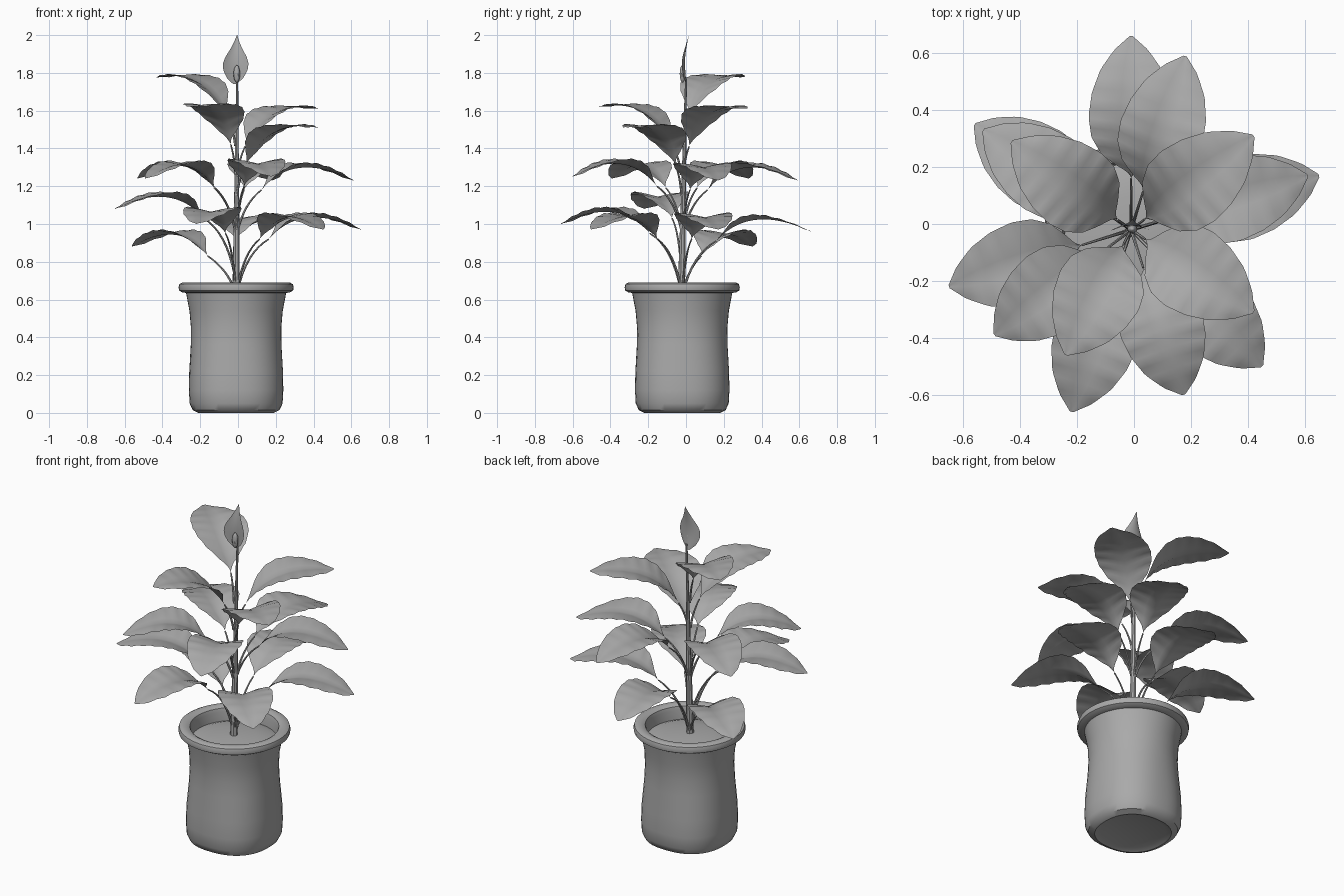
import bpy, bmesh, math
from mathutils import Vector

cube = bpy.data.objects.get("Cube")
if cube:
    bpy.data.objects.remove(cube, do_unlink=True)

grey = bpy.data.materials.new("plain grey")
grey.use_nodes = True
GREY = (0.4, 0.4, 0.4, 1)
grey.diffuse_color = GREY
grey.node_tree.nodes["Principled BSDF"].inputs["Base Color"].default_value = GREY

AXIS = Vector((-0.01, -0.02, 0))


def finish(bm, name, angle=40):
    mesh = bpy.data.meshes.new(name)
    bm.to_mesh(mesh)
    bm.free()
    obj = bpy.data.objects.new(name, mesh)
    bpy.context.collection.objects.link(obj)
    mesh.materials.append(grey)
    bpy.ops.object.select_all(action='DESELECT')
    obj.select_set(True)
    bpy.context.view_layer.objects.active = obj
    bpy.ops.object.shade_smooth_by_angle(angle=math.radians(angle))
    return obj


def skin(bm, rows, closed=False):
    """Bridge consecutive rows of vertices with quads."""
    for a, b in zip(rows, rows[1:]):
        n = len(a)
        for i in range(n if closed else n - 1):
            j = (i + 1) % n
            bm.faces.new((a[i], a[j], b[j], b[i]))


def loft(name, profile, sides=48, caps=(True, True)):
    """Rings of (radius, height, squareness) around the plant axis."""
    bm = bmesh.new()
    rings = []
    for r, z, n in profile:
        ring = []
        for k in range(sides):
            a = math.tau * k / sides
            c, s = math.cos(a), math.sin(a)
            f = r / (abs(c) ** n + abs(s) ** n) ** (1 / n)
            ring.append(bm.verts.new(AXIS + Vector((f * c, f * s, z))))
        rings.append(ring)
    skin(bm, rings, True)
    if caps[0]:
        bm.faces.new(rings[0][::-1])
    if caps[1]:
        bm.faces.new(rings[-1])
    return finish(bm, name)


def bezier(a, b, c, t):
    return a * (1 - t) ** 2 + b * 2 * t * (1 - t) + c * t * t


def tube(name, points, radii, sides=8):
    bm = bmesh.new()
    rings = []
    for i, p in enumerate(points):
        d = (points[min(i + 1, len(points) - 1)] - points[max(i - 1, 0)]).normalized()
        u = d.cross(Vector((0.3, 1, 0))).normalized()
        v = d.cross(u)
        rings.append([bm.verts.new(p + radii[i] * (u * math.cos(a) + v * math.sin(a)))
                      for a in (math.tau * k / sides for k in range(sides))])
    skin(bm, rings, True)
    bm.faces.new(rings[0][::-1])
    bm.faces.new(rings[-1])
    return finish(bm, name)


def lerp_table(table, t):
    for (t0, v0), (t1, v1) in zip(table, table[1:]):
        if t <= t1:
            return v0 + (v1 - v0) * (t - t0) / (t1 - t0)
    return table[-1][1]


# Pot: softly squared body flowing into a round rolled rim
loft("pot", [(0.17, 0.012, 2.2), (0.2, 0, 2.3), (0.23, 0.015, 2.4), (0.246, 0.05, 2.4),
             (0.25, 0.12, 2.4), (0.248, 0.22, 2.35), (0.24, 0.36, 2.2), (0.239, 0.45, 2.1),
             (0.247, 0.54, 2), (0.265, 0.635, 2), (0.285, 0.638, 2), (0.302, 0.648, 2),
             (0.305, 0.665, 2), (0.3, 0.682, 2), (0.285, 0.69, 2), (0.26, 0.69, 2),
             (0.242, 0.68, 2), (0.236, 0.66, 2), (0.232, 0.58, 2)], caps=(True, False))

# Soil: shallow mound
loft("soil", [(0.235, 0.605, 2), (0.2, 0.618, 2), (0.12, 0.628, 2), (0.03, 0.632, 2)],
     caps=(False, True))

# Stem and flower stalk
stem_pts = [Vector((-0.01 + 0.006 * t, -0.025 + 0.025 * t, 0.61 + 1.16 * t))
            for t in (i / 12 for i in range(13))]
tube("stem", stem_pts, [0.021 - 0.016 * i / 12 for i in range(13)])

WIDTH = [(0, 0.03), (0.08, 0.36), (0.18, 0.7), (0.32, 0.93), (0.48, 1), (0.65, 0.92),
         (0.8, 0.72), (0.92, 0.4), (1, 0.04)]


def leaf(name, tip, blade_r, blade_z, root_z, ctrl_r, ctrl_z, half=0.15):
    """Arched blade with a folded midrib and ribbed veins, on a thin leafstalk."""
    tip = Vector(tip)
    out = Vector((tip.x, tip.y, 0)) - AXIS
    reach = out.length
    out.normalize()
    side = Vector((-out.y, out.x, 0))
    at = lambda r, z: AXIS + out * r + Vector((0, 0, z))
    base, ctrl = at(blade_r, blade_z), at(ctrl_r, ctrl_z)
    end = at(reach, tip.z)
    stalk = [bezier(at(0.005, root_z), at(blade_r * 0.3, blade_z - 0.07), base, i / 8)
             for i in range(9)]
    tube(name + "_stalk", stalk, [0.007 - 0.003 * i / 8 for i in range(9)], 6)
    bm = bmesh.new()
    rows = []
    steps, across = 28, 8
    for i in range(steps + 1):
        t = i / steps
        w = half * lerp_table(WIDTH, t)
        row = []
        for k in range(across + 1):
            s = 2 * k / across - 1
            # veins sweep toward the tip, so edges are pulled forward
            tt = min(1, t + 0.05 * abs(s) * (1 - t))
            p = bezier(base, ctrl, end, tt) + side * (s * w)
            cup = (0.38 - 0.22 * t) * abs(s) - 0.2 * s * s * t
            p.z += w * cup + 0.003 * abs(s) * math.cos(math.pi * i / 2)
            row.append(bm.verts.new(p))
        rows.append(row)
    skin(bm, rows)
    finish(bm, name, 50)


# Lower leaves: long stalks, blades arching over and drooping
lower = [(-0.22, -0.66, 1.0), (0.45, -0.5, 0.97), (0.65, 0.17, 0.97), (-0.01, 0.66, 0.96),
         (-0.56, 0.35, 0.88), (-0.65, -0.22, 1.08)]
for i, (x, y, z) in enumerate(lower):
    leaf(f"lower_leaf_{i + 1}", (x, y, z), 0.18, z - 0.05, 0.64 + max(0, z - 1), 0.36, z + 0.15)

# Middle leaves
middle = [(0.61, 0.17, 1.23), (0.18, 0.59, 1.23), (-0.53, 0.33, 1.24),
          (-0.49, -0.39, 1.24), (0.175, -0.6, 1.25)]
for i, (x, y, z) in enumerate(middle):
    leaf(f"middle_leaf_{i + 1}", (x, y, z), 0.14, z - 0.05, z - 0.28, 0.32, z + 0.16)

# Upper leaves: blades rise steeply and level out
upper = [(-0.43, 0.29, 1.775), (-0.24, -0.46, 1.62), (0.42, 0.31, 1.61), (0.42, -0.31, 1.51)]
for i, (x, y, z) in enumerate(upper):
    leaf(f"upper_leaf_{i + 1}", (x, y, z), 0.06, z - 0.2, z - 0.36, 0.2, z + 0.05, 0.155)

# Flower hood: pointed cupped sheet behind the spike
HOOD = [(0, 0.008), (0.12, 0.042), (0.28, 0.064), (0.42, 0.068), (0.56, 0.056),
        (0.7, 0.034), (0.85, 0.015), (1, 0.001)]
bm = bmesh.new()
rows = []
for i in range(17):
    t = i / 16
    w = lerp_table(HOOD, t)
    rows.append([bm.verts.new((-0.017 + 0.012 * t + s * w,
                               0.004 - 0.012 * math.sin(math.pi * t) + 0.012 * t * t - 0.25 * w * s * s,
                               1.74 + 0.26 * t))
                 for s in (k / 4 - 1 for k in range(9))])
skin(bm, rows)
finish(bm, "flower_hood", 60)

# Flower spike: knobbly rounded rod
bm = bmesh.new()
bmesh.ops.create_icosphere(bm, subdivisions=3, radius=1)
for i, v in enumerate(bm.verts):
    bump = 1 + 0.12 * (i % 2)
    v.co = Vector((-0.006 + v.co.x * 0.016 * bump, -0.018 + v.co.y * 0.014 * bump,
                   1.795 + v.co.z * 0.046))
finish(bm, "flower_spike")
